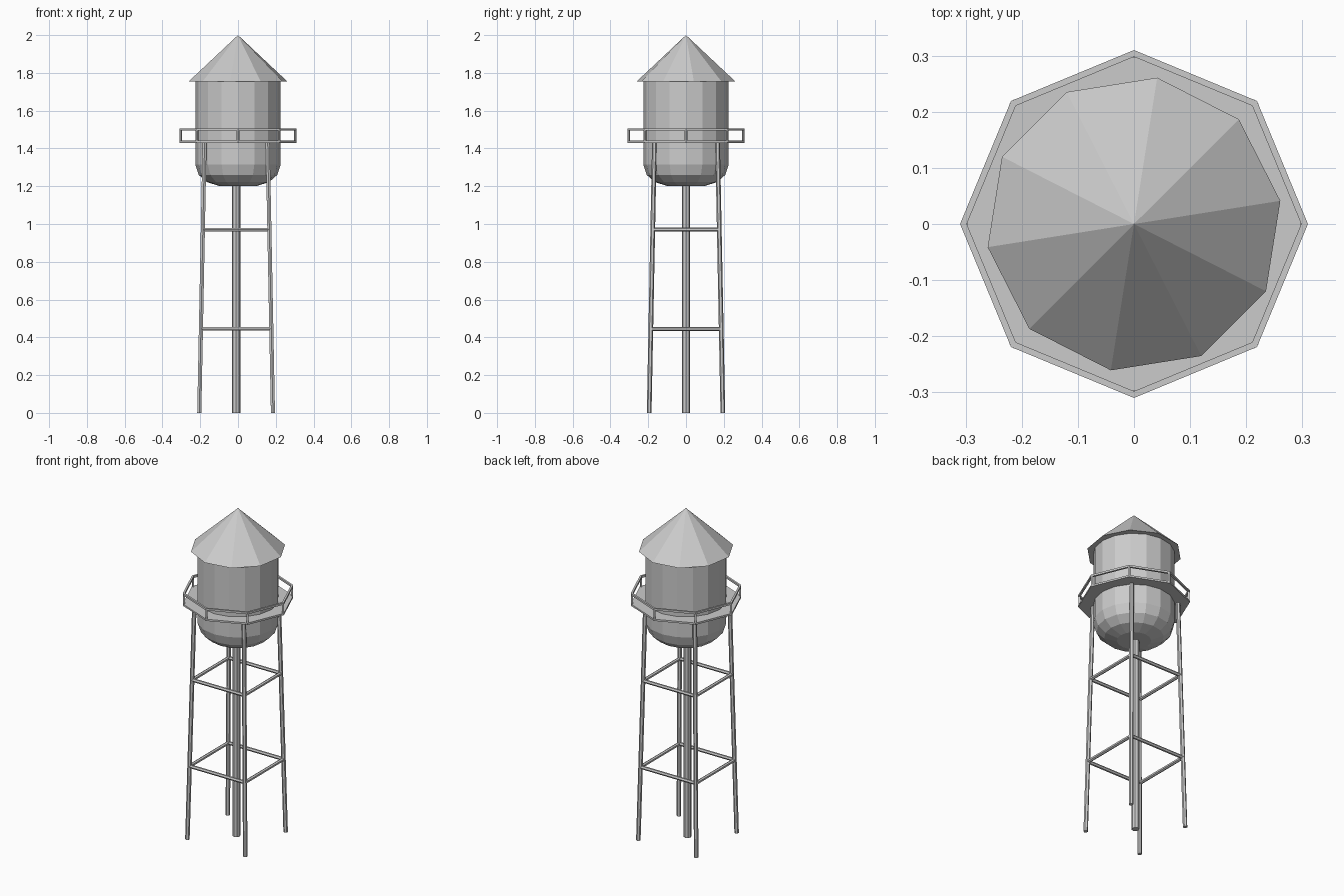
import bpy, bmesh
from math import sin, cos, pi, radians
from mathutils import Vector

if "Cube" in bpy.data.objects:
    bpy.data.objects.remove(bpy.data.objects["Cube"])

CX = -0.01  # the tower frame sits slightly left of the tank


def make_object(name, bm):
    bmesh.ops.remove_doubles(bm, verts=bm.verts, dist=1e-5)
    bmesh.ops.recalc_face_normals(bm, faces=bm.faces)
    mesh = bpy.data.meshes.new(name)
    bm.to_mesh(mesh)
    bm.free()
    ob = bpy.data.objects.new(name, mesh)
    bpy.context.collection.objects.link(ob)
    return ob


def lathe(name, profile, sides, turn=0.0, closed=False):
    """Spin (radius, z) points around z; a closed profile makes a ring."""
    bm = bmesh.new()
    rings = []
    for r, z in profile:
        if r == 0:
            rings.append([bm.verts.new((0, 0, z))] * sides)
        else:
            rings.append([bm.verts.new((r * cos(turn + 2 * pi * i / sides),
                                        r * sin(turn + 2 * pi * i / sides), z))
                          for i in range(sides)])
    pairs = list(zip(rings, rings[1:]))
    if closed:
        pairs.append((rings[-1], rings[0]))
    for a, b in pairs:
        for i in range(sides):
            j = (i + 1) % sides
            corners = list(dict.fromkeys([a[i], a[j], b[j], b[i]]))
            if len(corners) > 2:
                bm.faces.new(corners)
    return make_object(name, bm)


def ring(name, inner, outer, z0, z1, sides):
    return lathe(name, [(outer, z0), (outer, z1), (inner, z1), (inner, z0)],
                 sides, closed=True)


def bar(name, a, b, radius, sides):
    """Straight rod between two points with level ends."""
    a, b = Vector(a), Vector(b)
    d = b - a
    bm = bmesh.new()
    bmesh.ops.create_cone(bm, cap_ends=True, segments=sides,
                          radius1=radius, radius2=radius, depth=d.length)
    bmesh.ops.rotate(bm, verts=bm.verts, cent=(0, 0, 0),
                     matrix=Vector((0, 0, 1)).rotation_difference(d).to_matrix())
    bmesh.ops.translate(bm, verts=bm.verts, vec=(a + b) / 2)
    return make_object(name, bm)


# Conical roof with closed underside
lathe("roof", [(0, 1.755), (0.264, 1.755), (0, 2.0)], 10, radians(9))

# Tank with rounded bowl bottom
lathe("tank", [(0, 1.2), (0.095, 1.2), (0.165, 1.222), (0.208, 1.26),
               (0.226, 1.315), (0.226, 1.76), (0, 1.76)], 16)

# Octagonal walkway and handrail
ring("walkway", 0.21, 0.31, 1.43, 1.441, 8)
ring("handrail", 0.298, 0.31, 1.494, 1.506, 8)
for i in range(8):
    a = i * pi / 4
    x, y = 0.303 * cos(a), 0.303 * sin(a)
    bar(f"rail_post_{i}", (x, y, 1.435), (x, y, 1.5), 0.0075, 4)

# Four tapering legs
BOTTOM, TOP, LEG_H = 0.195, 0.167, 1.435
SIGNS = [(-1, -1), (1, -1), (1, 1), (-1, 1)]


def leg_point(s, z):
    h = BOTTOM + (TOP - BOTTOM) * z / LEG_H
    return (CX + s[0] * h, s[1] * h, z)


for i, s in enumerate(SIGNS):
    bar(f"leg_{i}", leg_point(s, 0), leg_point(s, LEG_H), 0.0125, 6)

# Square frames of cross braces
for level, z in enumerate((0.445, 0.97)):
    for i in range(4):
        bar(f"brace_{level}_{i}", leg_point(SIGNS[i], z),
            leg_point(SIGNS[(i + 1) % 4], z), 0.0105, 6)

# Central water pipe
bar("water_pipe", (CX, 0, 0), (CX, 0, 1.21), 0.022, 8)
